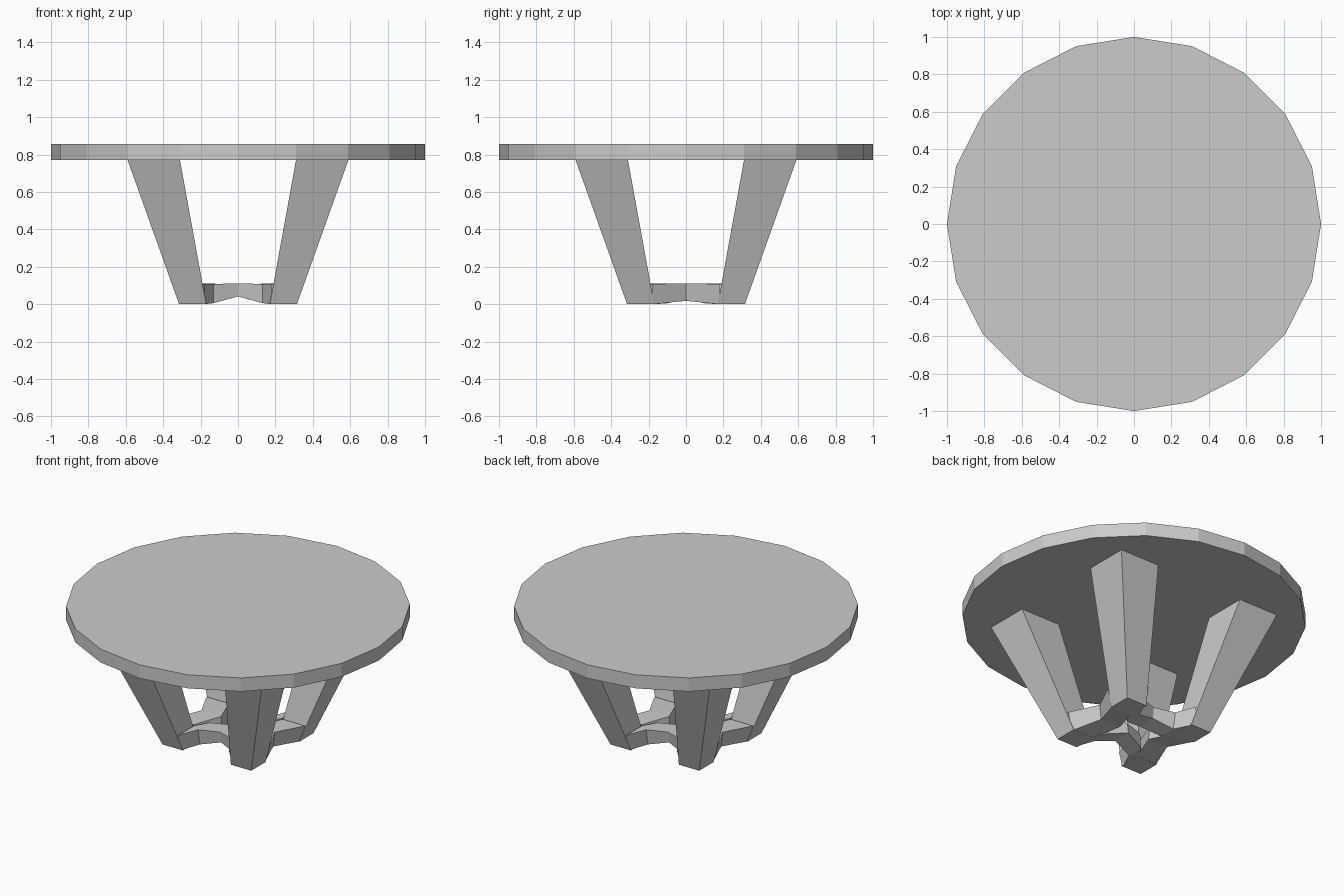
import bpy, bmesh, math
from mathutils import Matrix

if "Cube" in bpy.data.objects:
    bpy.data.objects.remove(bpy.data.objects["Cube"])


def loft(name, sections, turn=0):
    """Skin a list of equal-length cross-sections and cap both ends."""
    bm = bmesh.new()
    rings = [[bm.verts.new(p) for p in s] for s in sections]
    n = len(rings[0])
    for a, b in zip(rings, rings[1:]):
        for i in range(n):
            j = (i + 1) % n
            bm.faces.new((a[i], a[j], b[j], b[i]))
    bm.faces.new(rings[0])
    bm.faces.new(rings[-1])
    bm.transform(Matrix.Rotation(turn, 4, 'Z'))
    bmesh.ops.recalc_face_normals(bm, faces=bm.faces)
    me = bpy.data.meshes.new(name)
    bm.to_mesh(me)
    bm.free()
    ob = bpy.data.objects.new(name, me)
    bpy.context.collection.objects.link(ob)
    return ob


def square(lo, hi, z):
    return [(lo, lo, z), (hi, lo, z), (hi, hi, z), (lo, hi, z)]


# Table top: twenty-sided disc
def disc(z):
    return [(math.cos(i * math.pi / 10), math.sin(i * math.pi / 10), z) for i in range(20)]


loft("table_top", [disc(0.77), disc(0.857)])

# Four splayed, tapered square legs
for k in range(4):
    loft(f"leg_{k + 1}", [square(0.17, 0.315, 0), square(0.31, 0.59, 0.77)], k * math.pi / 2)


# Low stretchers joining neighbouring legs, built along y on the +x side.
# Each station: along, outer at bottom, outer at top, inner at bottom, inner at top, underside z, top z
def stretcher(name, half, turn):
    stations = [(-s[0], *s[1:]) for s in half] + [s for s in reversed(half[:-1])]
    loft(name, [[(ob, t, zb), (ot, t, zt), (it, t, zt), (ib, t, zb)]
                for t, ob, ot, ib, it, zb, zt in stations], turn)


end = (0.18, 0.315, 0.35, 0.17, 0.19, 0.0, 0.108)
side = [end, (0.0, 0.25, 0.26, 0.11, 0.12, 0.018, 0.112)]
cross = [end, (0.13, 0.20, 0.22, 0.09, 0.10, 0.006, 0.108),
         (0.0, 0.17, 0.18, 0.05, 0.06, 0.042, 0.112)]
for name, half, k in (("right_stretcher", side, 0), ("back_stretcher", cross, 1),
                      ("left_stretcher", side, 2), ("front_stretcher", cross, 3)):
    stretcher(name, half, k * math.pi / 2)
